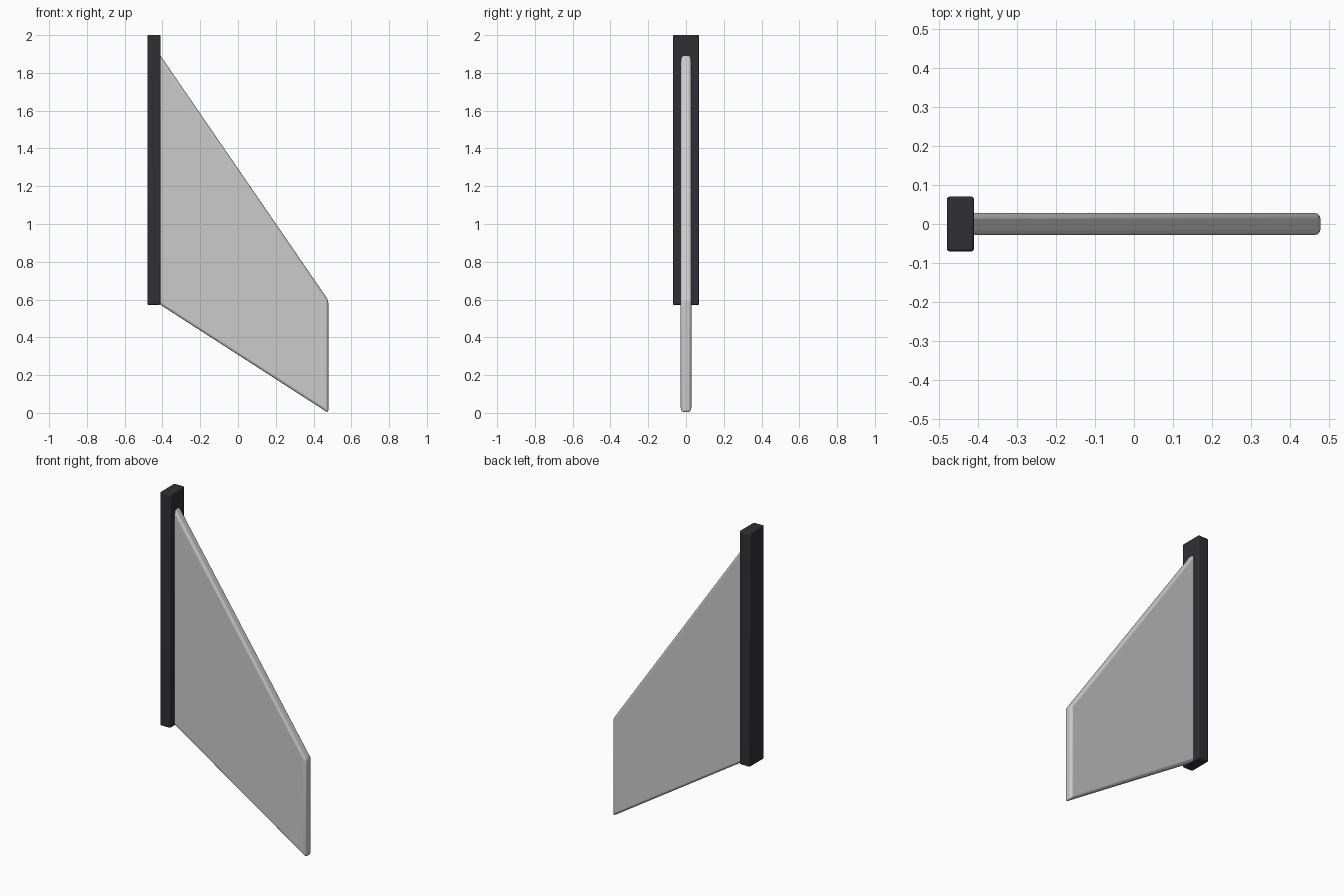
import bpy, bmesh

if "Cube" in bpy.data.objects:
    bpy.data.objects.remove(bpy.data.objects["Cube"])


def extruded_plate(name, profile, half_depth, bevel, segments, color):
    """Extrude an XZ outline symmetrically along Y and round its edges."""
    bm = bmesh.new()
    face = bm.faces.new([bm.verts.new((x, -half_depth, z)) for x, z in profile])
    ext = bmesh.ops.extrude_face_region(bm, geom=[face])
    verts = [g for g in ext["geom"] if isinstance(g, bmesh.types.BMVert)]
    bmesh.ops.translate(bm, verts=verts, vec=(0, 2 * half_depth, 0))
    bmesh.ops.recalc_face_normals(bm, faces=bm.faces)
    mesh = bpy.data.meshes.new(name)
    bm.to_mesh(mesh)
    bm.free()
    obj = bpy.data.objects.new(name, mesh)
    bpy.context.collection.objects.link(obj)

    mod = obj.modifiers.new("rounded_edges", "BEVEL")
    mod.width = bevel
    mod.segments = segments
    mod.limit_method = "ANGLE"

    if color:
        mat = bpy.data.materials.new(name + "_material")
        mat.diffuse_color = color
        mat.use_nodes = True
        mat.node_tree.nodes["Principled BSDF"].inputs["Base Color"].default_value = mat.diffuse_color
        mesh.materials.append(mat)

    bpy.ops.object.select_all(action="DESELECT")
    obj.select_set(True)
    bpy.context.view_layer.objects.active = obj
    bpy.ops.object.shade_smooth_by_angle()
    return obj


# Dark upright mounting post
extruded_plate("mounting_post",
               [(-0.48, 0.572), (-0.41, 0.572), (-0.41, 2.0), (-0.48, 2.0)],
               0.07, 0.006, 2, (0.03, 0.03, 0.035, 1))

# Swept fin blade, its root sunk slightly into the post
extruded_plate("fin_blade",
               [(-0.42, 0.578), (0.478, 0.0), (0.478, 0.597), (-0.42, 1.905)],
               0.028, 0.014, 3, None)
